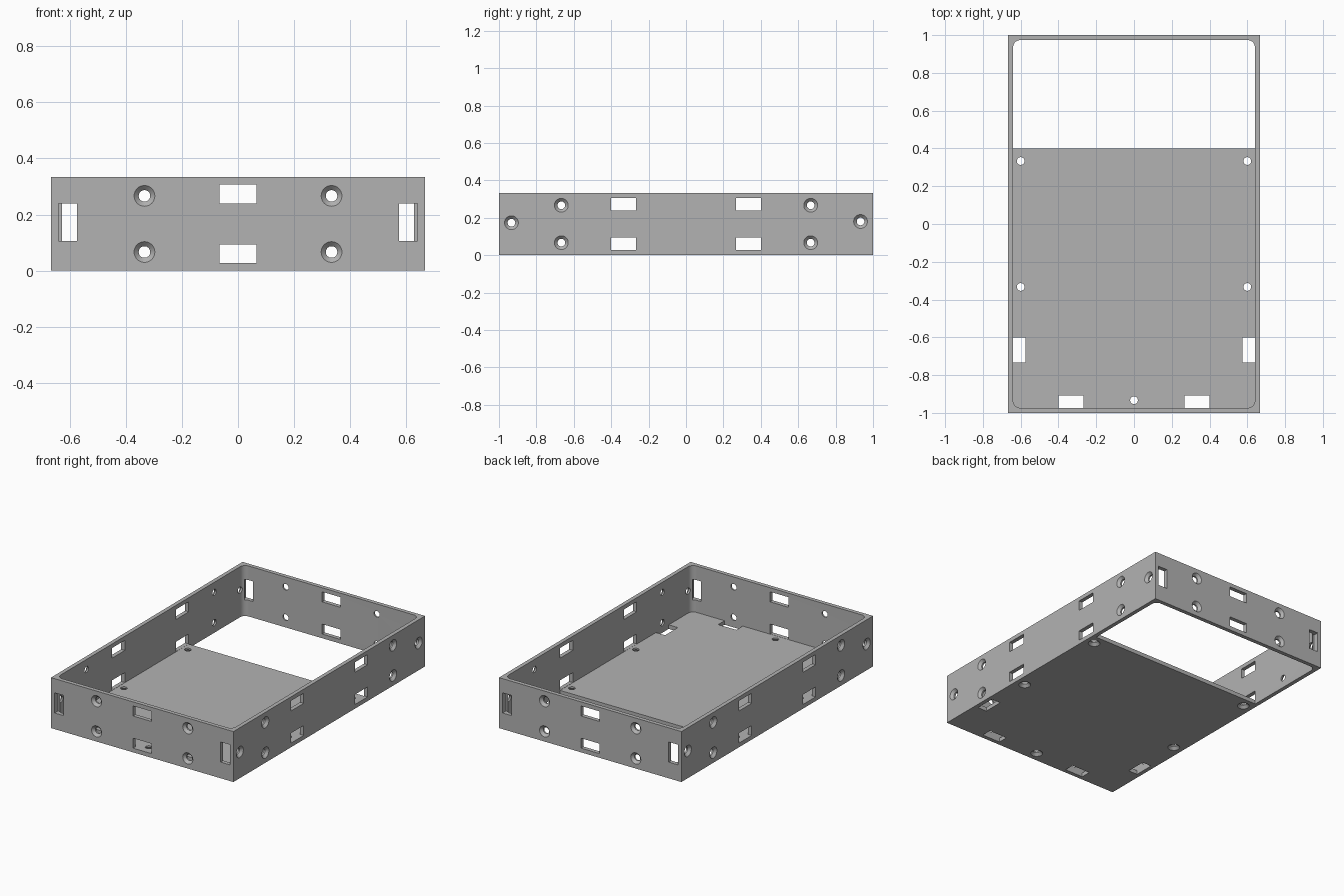
import bpy, bmesh, math
from mathutils import Matrix, Vector

if "Cube" in bpy.data.objects:
    bpy.data.objects.remove(bpy.data.objects["Cube"])

MM = 2 / 150                       # modelling unit: the tray is 100 x 150 x 25
W, D, H, T = 50 * MM, 75 * MM, 25 * MM, 2 * MM

grey = bpy.data.materials.new("light_grey")
grey.diffuse_color = (0.45, 0.45, 0.45, 1)
grey.use_nodes = True
grey.node_tree.nodes["Principled BSDF"].inputs["Base Color"].default_value = grey.diffuse_color


def finish(name, bm):
    bmesh.ops.recalc_face_normals(bm, faces=bm.faces)
    me = bpy.data.meshes.new(name)
    bm.to_mesh(me)
    bm.free()
    ob = bpy.data.objects.new(name, me)
    bpy.context.collection.objects.link(ob)
    ob.data.materials.append(grey)
    return ob


def prism(bm, outline, z0, z1, mat=Matrix()):
    """Closed solid between two outlines (lists of points) at z0 and z1."""
    low, high = outline
    a = [bm.verts.new(mat @ Vector((x, y, z0))) for x, y in low]
    b = [bm.verts.new(mat @ Vector((x, y, z1))) for x, y in high]
    bm.faces.new(a[::-1])
    bm.faces.new(b)
    for i in range(len(a)):
        j = (i + 1) % len(a)
        bm.faces.new((a[i], a[j], b[j], b[i]))


def rect(x0, x1, y0, y1):
    p = [(x0, y0), (x1, y0), (x1, y1), (x0, y1)]
    return p, p


def rounded(hx, hy, r, n=8):
    p = []
    for k, (sx, sy) in enumerate([(1, 1), (-1, 1), (-1, -1), (1, -1)]):
        for i in range(n + 1):
            a = math.pi / 2 * (k + i / n)
            p.append((sx * (hx - r) + r * math.cos(a), sy * (hy - r) + r * math.sin(a)))
    return p, p


def screw_hole(bm, mat, u, v, n=32):
    """Countersunk through hole: depth axis points inward from the outer face."""
    rings = [(-0.01, 0.037), (0.0, 0.037), (0.0165, 0.0205), (0.036, 0.0205)]
    loops = [[bm.verts.new(mat @ Vector((u + r * math.cos(2 * math.pi * i / n),
                                         v + r * math.sin(2 * math.pi * i / n), d)))
              for i in range(n)] for d, r in rings]
    bm.faces.new(loops[0][::-1])
    bm.faces.new(loops[-1])
    for a, b in zip(loops, loops[1:]):
        for i in range(n):
            j = (i + 1) % n
            bm.faces.new((a[i], a[j], b[j], b[i]))


def slot(bm, mat, u0, u1, v0, v1):
    prism(bm, rect(u0, u1, v0, v1), -0.02, 0.036, mat)


def boolean(ob, tool, op):
    mod = ob.modifiers.new(op.lower(), 'BOOLEAN')
    mod.operation, mod.object, mod.solver = op, tool, 'EXACT'
    bpy.context.view_layer.objects.active = ob
    bpy.ops.object.modifier_apply(modifier=mod.name)
    bpy.data.objects.remove(tool, do_unlink=True)


def frame(u, v, d, origin):
    """Matrix taking (along, up, inward) to model space."""
    m = Matrix((u, v, d)).transposed().to_4x4()
    m.translation = origin
    return m


# Outer walls with rounded inner corners
bm = bmesh.new()
prism(bm, rect(-W, W, -D, D), 0, H)
tray = finish("tray", bm)
bm = bmesh.new()
prism(bm, rounded(W - T, D - T, 0.037), -0.1, H + 0.1)
boolean(tray, finish("cavity", bm), 'DIFFERENCE')

# Partial floor, open at the back
bm = bmesh.new()
prism(bm, rect(-W + T / 2, W - T / 2, -D + T / 2, 30 * MM), 0, T)
boolean(tray, finish("floor", bm), 'UNION')

X, Y, Z = Vector((1, 0, 0)), Vector((0, 1, 0)), Vector((0, 0, 1))
low, high = (2 * MM + 0.001, 7 * MM), (18 * MM, 23 * MM)
bm = bmesh.new()

for s in (-1, 1):
    # Front and back walls
    m = frame(X, Z, -s * Y, Vector((0, s * D, 0)))
    for v in (low, high):
        slot(bm, m, -5 * MM, 5 * MM, *v)
    for e in (-1, 1):
        slot(bm, m, *sorted((e * 43 * MM, e * 48 * MM)), 8 * MM, 18 * MM)
        for v in (5, 20):
            screw_hole(bm, m, e * 25 * MM, v * MM)

    # Side walls
    m = frame(Y, Z, -s * X, Vector((s * W, 0, 0)))
    for e in (-1, 1):
        for v in (low, high):
            slot(bm, m, *sorted((e * 20 * MM, e * 30 * MM)), *v)
        for v in (5, 20):
            screw_hole(bm, m, e * 50 * MM, v * MM)
        screw_hole(bm, m, e * 70 * MM, (13.25 + e * 0.25) * MM)

    # Floor
    m = frame(X, Y, Z, Vector((0, 0, 0)))
    slot(bm, m, *sorted((s * 20 * MM, s * 30 * MM)), -73 * MM, -68 * MM)
    slot(bm, m, *sorted((s * 43 * MM, s * 48 * MM)), -55 * MM, -45 * MM)
    for e in (-1, 1):
        screw_hole(bm, m, s * 45 * MM, e * 25 * MM)
screw_hole(bm, m, 0, -70 * MM)
boolean(tray, finish("openings", bm), 'DIFFERENCE')

# Smooth the round parts, keep the edges crisp
tray.data.materials.clear()
tray.data.materials.append(grey)
for p in tray.data.polygons:
    p.material_index = 0
bpy.ops.object.select_all(action='DESELECT')
tray.select_set(True)
bpy.context.view_layer.objects.active = tray
bpy.ops.object.shade_smooth_by_angle(angle=math.radians(25))
